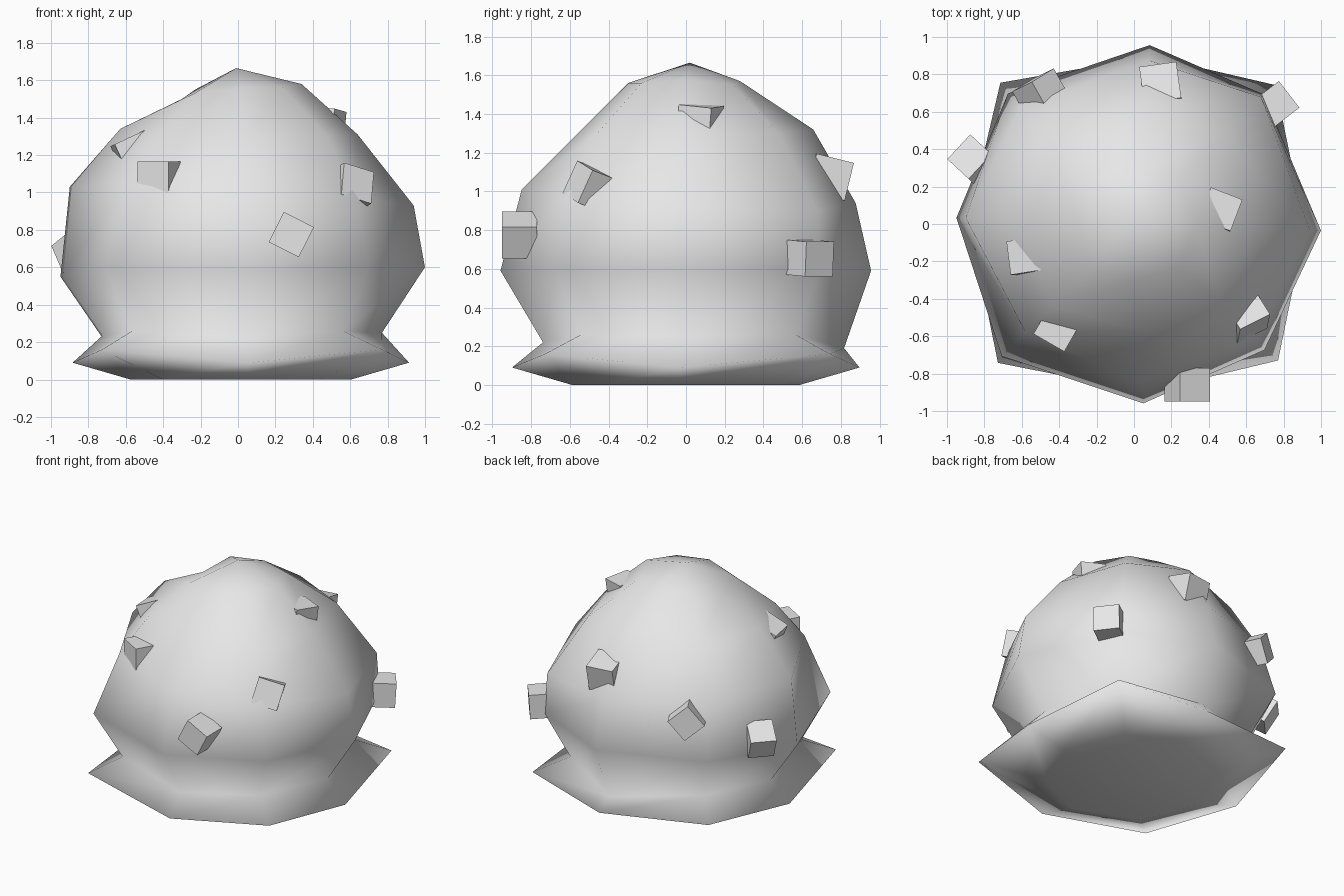
import bpy, bmesh, math
from mathutils import Vector, Matrix

cube = bpy.data.objects.get("Cube")
if cube:
    bpy.data.objects.remove(cube, do_unlink=True)

# One plain grey for everything
grey = bpy.data.materials.new("light grey")
grey.use_nodes = True
colour = (0.8, 0.8, 0.8, 1)
grey.diffuse_color = colour
grey.node_tree.nodes["Principled BSDF"].inputs["Base Color"].default_value = colour


def make_object(name, bm, smooth):
    """Turn a bmesh into a linked object with the shared material."""
    bmesh.ops.recalc_face_normals(bm, faces=bm.faces[:])
    for face in bm.faces:
        face.smooth = smooth
    mesh = bpy.data.meshes.new(name)
    bm.to_mesh(mesh)
    bm.free()
    mesh.materials.append(grey)
    obj = bpy.data.objects.new(name, mesh)
    bpy.context.scene.collection.objects.link(obj)
    return obj


# Uneven eight-sided dome: azimuth, then (radius, height) from neck to crown
PROFILES = [
    (-2, [(.77, .25), (1, .6), (.94, .93), (.64, 1.31), (.34, 1.58)]),
    (45, [(.8, .26), (.98, .6), (.96, .9), (.68, 1.3), (.34, 1.55)]),
    (85, [(.82, .19), (.96, .59), (.88, .94), (.66, 1.32), (.28, 1.57)]),
    (134, [(.78, .26), (.97, .6), (.87, .96), (.66, 1.3), (.33, 1.55)]),
    (178, [(.73, .23), (.95, .55), (.9, 1.03), (.63, 1.34), (.3, 1.5)]),
    (225, [(.8, .26), (1, .6), (.82, 1.04), (.62, 1.3), (.33, 1.53)]),
    (273, [(.74, .22), (.96, .59), (.85, 1.01), (.57, 1.29), (.3, 1.56)]),
    (316, [(.78, .26), (.97, .6), (.88, .97), (.66, 1.3), (.33, 1.56)]),
]


def build_dome():
    bm = bmesh.new()
    columns = []
    for i, (azimuth, upper) in enumerate(PROFILES):
        # The flared skirt is longer and raised at the diagonal corners
        skirt = (1.05, .16) if i % 2 else (.9, .09)
        points = [(.59, 0), skirt] + upper
        a = math.radians(azimuth)
        columns.append([bm.verts.new((r * math.cos(a) + (.015 if k < 2 else 0),
                                      r * math.sin(a), z))
                        for k, (r, z) in enumerate(points)])
    foot = bm.verts.new((.02, 0, 0))
    crown = bm.verts.new((-.01, .02, 1.665))
    for i, col in enumerate(columns):
        nxt = columns[(i + 1) % len(columns)]
        bm.faces.new((foot, nxt[0], col[0]))
        for k in range(len(col) - 1):
            bm.faces.new((col[k], nxt[k], nxt[k + 1], col[k + 1]))
        bm.faces.new((col[-1], nxt[-1], crown))
    return make_object("dome_body", bm, True)


def build_block(name, face_centre, across, up, size):
    """Cube placed by the centre of its outer face and two face directions."""
    x = Vector(across).normalized()
    out = x.cross(Vector(up)).normalized()
    z = out.cross(x)
    turn = Matrix((x, -out, z)).transposed().to_4x4()
    centre = Vector(face_centre) - out * size / 2
    bm = bmesh.new()
    bmesh.ops.create_cube(bm, size=size, matrix=Matrix.Translation(centre) @ turn)
    return make_object(name, bm, False)


build_dome()

# Blocks half sunk in the surface
BLOCKS = {
    "front_block": ((.285, -.95, .775), (.89, 0, -.45), (.45, 0, .89), .18),
    "front_right_block": ((-.455, -.635, 1.07), (.87, -.5, 0), (0, 0, 1), .19),
    "front_left_block": ((.64, -.56, 1.05), (.86, .43, -.27), (.1, .42, .9), .185),
    "back_left_block": ((.825, .69, .65), (-.61, .79, 0), (0, .1, 1), .18),
    "right_side_block": ((-.88, .36, .76), (-.68, -.73, 0), (.6, -.6, .5), .18),
    "upper_right_block": ((-.59, -.17, 1.29), (.9, .14, .42), (0, 1, 0), .18),
    "upper_left_block": ((.54, .04, 1.35), (.35, .92, -.1), (.1, .1, 1), .18),
    "back_block": ((.13, .83, 1.05), (-1, -.14, 0), (0, .25, 1), .2),
    "back_right_block": ((-.54, .77, .88), (-.65, -.4, .65), (.6, .3, .7), .18),
}
for name, spec in BLOCKS.items():
    build_block(name, *spec)
